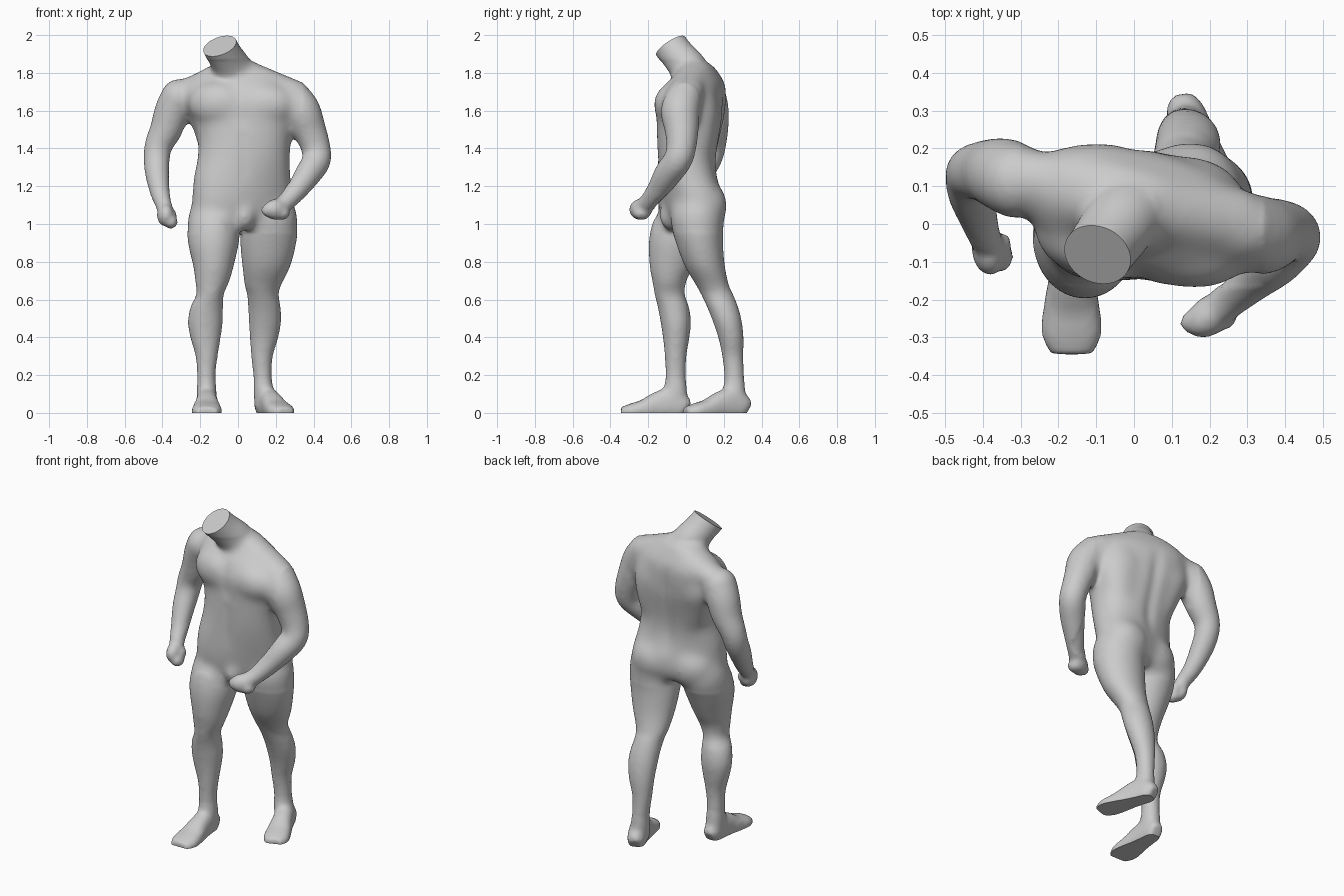
import bpy, bmesh, math
from mathutils import Vector, Matrix

grey = bpy.data.materials.new("stone_grey")
grey.diffuse_color = (0.6, 0.6, 0.6, 1)
bm = bmesh.new()


def smooth_rows(rows, n=5):
    """Catmull-Rom interpolation of section rows."""
    out = []
    for i in range(len(rows) - 1):
        p0, p1, p2, p3 = (rows[max(i - 1, 0)], rows[i], rows[i + 1], rows[min(i + 2, len(rows) - 1)])
        for k in range(n):
            t = k / n
            out.append([0.5 * (2 * b + (c - a) * t + (2 * a - 5 * b + 4 * c - d) * t * t
                               + (3 * b - a - 3 * c + d) * t ** 3) for a, b, c, d in zip(p0, p1, p2, p3)])
    return out + [list(rows[-1])]


def loft(rows, ref=None, sides=32, power=2.0):
    """Rows are x, y, z, half width, half depth, yaw; ref makes rings follow the path."""
    rows = smooth_rows(rows)
    rings = []
    for i, (x, y, z, a, b, yaw) in enumerate(rows):
        r = math.radians(yaw)
        u, v = Vector((math.cos(r), math.sin(r), 0)), Vector((-math.sin(r), math.cos(r), 0))
        if ref:
            t = Vector(rows[min(i + 1, len(rows) - 1)][:3]) - Vector(rows[max(i - 1, 0)][:3])
            u = t.cross(Vector(ref)).normalized()
            v = u.cross(t).normalized()
        ring = []
        for k in range(sides):
            c, s = math.cos(2 * math.pi * k / sides), math.sin(2 * math.pi * k / sides)
            c, s = (math.copysign(abs(w) ** (2 / power), w) for w in (c, s))
            ring.append(bm.verts.new(Vector((x, y, z)) + u * a * c + v * b * s))
        rings.append(ring)
    faces = [bm.faces.new(rings[0]), bm.faces.new(rings[-1][::-1])]
    for lo, hi in zip(rings, rings[1:]):
        for k in range(sides):
            m = (k + 1) % sides
            faces.append(bm.faces.new((lo[k], hi[k], hi[m], lo[m])))
    bmesh.ops.recalc_face_normals(bm, faces=faces)


def blob(pos, size, yaw=0, pitch=0):
    m = (Matrix.Translation(pos) @ Matrix.Rotation(math.radians(yaw), 4, 'Z')
         @ Matrix.Rotation(math.radians(pitch), 4, 'X') @ Matrix.Diagonal((*size, 1)))
    bmesh.ops.create_uvsphere(bm, u_segments=24, v_segments=16, radius=1, matrix=m)


# torso, twisting from hips to shoulders
loft([(.025, .03, 1.0, .21, .12, 18), (.025, .03, 1.07, .27, .147, 18), (.025, .022, 1.15, .272, .155, 16),
      (.022, .007, 1.25, .258, .152, 8), (.03, .005, 1.35, .245, .155, 0), (.035, .012, 1.45, .247, .163, -6),
      (.03, .022, 1.55, .272, .17, -10), (.015, .025, 1.65, .297, .172, -13), (0, .045, 1.73, .29, .15, -13),
      (-.015, .06, 1.79, .23, .11, -13), (-.01, .06, 1.85, .12, .075, -13)], power=2.35)
# chest, buttocks, groin
blob((.14, -.07, 1.635), (.165, .10, .115), -8)
blob((-.115, -.045, 1.64), (.155, .10, .12), -18)
blob((.14, .10, 1.10), (.14, .118, .135), 10)
blob((-.09, .065, 1.09), (.14, .11, .13), 14)
blob((.035, -.075, 1.045), (.06, .07, .08))
# broad back muscles from the shoulder blades down to the waist
loft([(-.13, .12, 1.72, .11, .07, -10), (-.14, .115, 1.6, .125, .092, -10), (-.12, .085, 1.47, .11, .09, -6),
      (-.09, .05, 1.33, .09, .09, 0)])
loft([(.15, .085, 1.72, .11, .065, -16), (.16, .08, 1.6, .135, .095, -16), (.16, .065, 1.47, .12, .10, -10),
      (.14, .05, 1.33, .10, .09, 0)])
# trapezius slopes
loft([(-.02, .06, 1.81, .08, .06, 0), (-.15, .09, 1.765, .075, .06, 0), (-.3, .125, 1.69, .08, .075, 0)], ref=(0, 0, 1))
loft([(.02, .05, 1.82, .08, .065, 0), (.15, .025, 1.765, .085, .065, 0), (.28, 0, 1.69, .095, .085, 0)], ref=(0, 0, 1))
# neck
loft([(.0, .06, 1.74, .13, .105, 0), (-.033, .01, 1.83, .105, .10, 0),
      (-.078, -.055, 1.91, .093, .092, 0), (-.135, -.135, 2.02, .095, .092, 0)], ref=(0, 1, 0))


def arm(path):
    loft([(x, y, z, r, r, 0) for x, y, z, r in path], ref=(0, 1, 0), sides=24)
    x, y, z, r = path[0]
    blob((x, y, z), (r, r, r))


# arms
arm([(-.31, .115, 1.67, .10), (-.345, .13, 1.6, .097), (-.378, .138, 1.51, .087), (-.42, .138, 1.42, .074),
     (-.430, .122, 1.35, .069), (-.428, .08, 1.27, .064), (-.413, .02, 1.17, .052), (-.392, -.04, 1.10, .043),
     (-.38, -.06, 1.06, .042)])
arm([(.28, -.01, 1.675, .10), (.333, -.03, 1.6, .104), (.377, -.023, 1.5, .09), (.41, -.025, 1.41, .079),
     (.415, -.045, 1.34, .076), (.37, -.095, 1.27, .073), (.315, -.145, 1.19, .06), (.265, -.19, 1.13, .05),
     (.23, -.22, 1.10, .047)])
# fists and thumbs
blob((-.385, -.075, 1.05), (.044, .062, .06), 10, 20)
blob((-.355, -.085, 1.015), (.037, .044, .038))
blob((-.345, -.06, 1.045), (.022, .042, .03), 0, 30)
blob((.205, -.24, 1.08), (.077, .052, .057), 35)
blob((.16, -.26, 1.075), (.04, .034, .034))
blob((.23, -.235, 1.06), (.045, .048, .037), 35)

# right leg, stepping forward
loft([(-.11, .01, 1.18, .10, .10, 0), (-.118, .0, 1.08, .137, .14, 0), (-.128, -.02, 1.0, .14, .16, 0),
      (-.13, -.05, .9, .134, .147, 0), (-.13, -.075, .78, .107, .117, 0), (-.136, -.088, .7, .09, .09, 0),
      (-.148, -.086, .63, .073, .08, 0), (-.166, -.066, .56, .087, .083, 0), (-.173, -.054, .48, .092, .08, 0),
      (-.172, -.052, .4, .08, .07, 0), (-.166, -.055, .3, .058, .057, 0), (-.168, -.055, .2, .049, .054, 0),
      (-.166, -.055, .12, .054, .062, 0), (-.166, -.055, .03, .05, .06, 0)])
# left leg, trailing
loft([(.155, .06, 1.18, .10, .10, 0), (.16, .06, 1.08, .147, .14, 0), (.165, .06, 1.0, .152, .14, 0),
      (.16, .072, .9, .148, .124, 0), (.15, .10, .78, .127, .106, 0), (.132, .14, .68, .097, .087, 0),
      (.132, .165, .63, .084, .085, 0), (.14, .195, .56, .086, .082, 0), (.143, .218, .49, .086, .077, 0),
      (.138, .238, .4, .075, .067, 0), (.127, .248, .3, .057, .056, 0), (.13, .255, .2, .049, .053, 0),
      (.135, .255, .12, .054, .06, 0), (.138, .255, .03, .05, .057, 0)])
# kneecaps
blob((-.14, -.12, .68), (.05, .05, .055))
blob((.13, .105, .69), (.05, .05, .055))


def foot(heel, toe, widths):
    """Profile from heel to toe; the part below the ground is cut off later."""
    heel, toe = Vector((*heel, 0)), Vector((*toe, 0))
    rows = []
    for (f, top), w in zip([(0, .07), (.08, .10), (.25, .135), (.45, .115), (.65, .075), (.85, .052), (1, .032)], widths):
        p = heel.lerp(toe, f)
        rows.append((p.x, p.y, top / 2 - .015, w, top / 2 + .015, 0))
    loft(rows, ref=(0, 0, 1), sides=24, power=2.5)


foot((-.165, .006), (-.165, -.343), (.033, .048, .055, .062, .075, .08, .058))
foot((.125, .325), (.248, -.004), (.033, .05, .055, .06, .07, .074, .05))

# fuse the parts into one smooth skin
mesh = bpy.data.meshes.new("body_parts")
bm.to_mesh(mesh)
bm.free()
body = bpy.data.objects.new("body", mesh)
bpy.context.collection.objects.link(body)
fuse = body.modifiers.new("fuse", 'REMESH')
fuse.mode, fuse.voxel_size = 'VOXEL', 0.011
soften = body.modifiers.new("soften", 'SMOOTH')
soften.factor, soften.iterations = 0.5, 10
skin = bpy.data.meshes.new_from_object(body.evaluated_get(bpy.context.evaluated_depsgraph_get()))
body.modifiers.clear()

bm = bmesh.new()
bm.from_mesh(skin)


def relax(verts, times):
    for i in range(times):
        bmesh.ops.smooth_vert(bm, verts=verts, factor=0.5, use_axis_x=True, use_axis_y=True, use_axis_z=True)


def groove(a, b, side, depth, width):
    """Press a soft furrow along a line on the front (side -1) or back (side 1)."""
    bm.normal_update()
    for v in bm.verts:
        f = (v.co.z - a[1]) / (b[1] - a[1])
        if 0 < f < 1 and v.normal.y * side > 0.3:
            d = (v.co.x - a[0] - (b[0] - a[0]) * f) / width
            v.co.y -= side * depth * math.exp(-d * d) * min(1, 4 * f, 4 * (1 - f))


# blend the muscles of the torso, hips and neck base
trunk = [v for v in bm.verts if abs(v.co.x - .02) < .32 and .96 < v.co.z < 1.87
         and not (v.co.z < 1.3 and (v.co.y < -.165 or v.co.x < -.31))]
relax(trunk, 22)
relax([v for v in bm.verts if .06 < v.co.z < .2], 6)
# spine, breastbone and belly line
groove((.03, 1.15), (-.01, 1.75), 1, .012, .035)
groove((.025, 1.5), (.01, 1.74), -1, .009, .035)
groove((.03, 1.2), (.025, 1.54), -1, .004, .03)
relax(trunk, 5)

# flat neck cut and flat soles
for co, no in (((-.09, -.085, 1.945), (-.3, -.52, .8)), ((0, 0, .003), (0, 0, -1))):
    cut = bmesh.ops.bisect_plane(bm, geom=bm.verts[:] + bm.edges[:] + bm.faces[:], plane_co=co,
                                 plane_no=Vector(no).normalized(), clear_outer=True)
    bmesh.ops.holes_fill(bm, edges=[e for e in cut["geom_cut"] if isinstance(e, bmesh.types.BMEdge)], sides=0)
bmesh.ops.recalc_face_normals(bm, faces=bm.faces[:])
bmesh.ops.translate(bm, verts=bm.verts[:], vec=(0, 0, -.003))
bm.to_mesh(skin)
bm.free()
body.data = skin
skin.materials.clear()
skin.materials.append(grey)
bpy.context.view_layer.objects.active = body
body.select_set(True)
bpy.ops.object.shade_smooth_by_angle(angle=math.radians(40))
